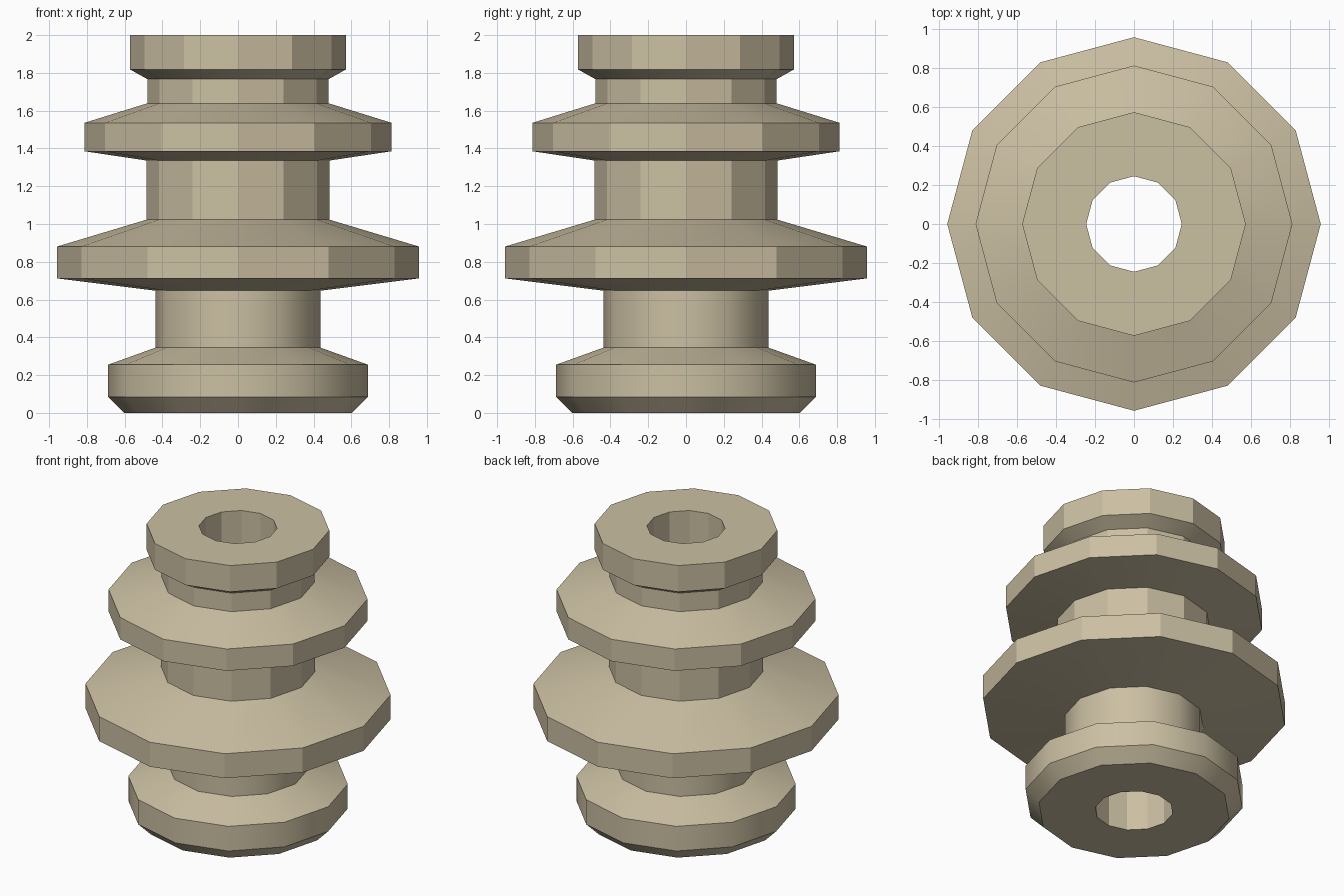
import bpy, bmesh, math

cube = bpy.data.objects.get("Cube")
if cube:
    bpy.data.objects.remove(cube, do_unlink=True)

SIDES = 12

# Stone material
stone = bpy.data.materials.new("warm_beige")
stone.use_nodes = True
colour = (0.60, 0.525, 0.365, 1)
stone.diffuse_color = colour
stone.node_tree.nodes["Principled BSDF"].inputs["Base Color"].default_value = colour

# Closed half-section (radius, height): foot, collars, rim, then the bore
section = [
    (0.245, 0), (0.603, 0), (0.688, 0.085), (0.688, 0.255),
    (0.438, 0.345), (0.438, 0.647),
    (0.957, 0.712), (0.957, 0.881),
    (0.484, 1.023), (0.484, 1.336),
    (0.812, 1.385), (0.812, 1.536),
    (0.48, 1.639), (0.48, 1.767),
    (0.573, 1.819), (0.573, 2), (0.245, 2),
]

# Revolve the section around the z axis
bm = bmesh.new()
rings = []
for i in range(SIDES):
    a = math.tau * i / SIDES
    rings.append([bm.verts.new((r * math.cos(a), r * math.sin(a), z)) for r, z in section])
for i, ring in enumerate(rings):
    after = rings[(i + 1) % SIDES]
    for j in range(len(section)):
        k = (j + 1) % len(section)
        bm.faces.new((ring[j], after[j], after[k], ring[k]))
bmesh.ops.recalc_face_normals(bm, faces=bm.faces)

mesh = bpy.data.meshes.new("collared_column")
bm.to_mesh(mesh)
bm.free()
mesh.materials.append(stone)
column = bpy.data.objects.new("collared_column", mesh)
bpy.context.collection.objects.link(column)

# Faceted collars and bore, smooth slopes
bpy.context.view_layer.objects.active = column
column.select_set(True)
bpy.ops.object.shade_smooth_by_angle(angle=math.radians(29.5))

# Rounded shading on the foot and lower neck
for edge in mesh.edges:
    a, b = (mesh.vertices[v].co for v in edge.vertices)
    upright = abs(a.z - b.z) > 0.01 and (a.xy - b.xy).length < 0.01
    if upright and max(a.z, b.z) < 0.7 and a.xy.length > 0.3:
        edge.use_edge_sharp = False
